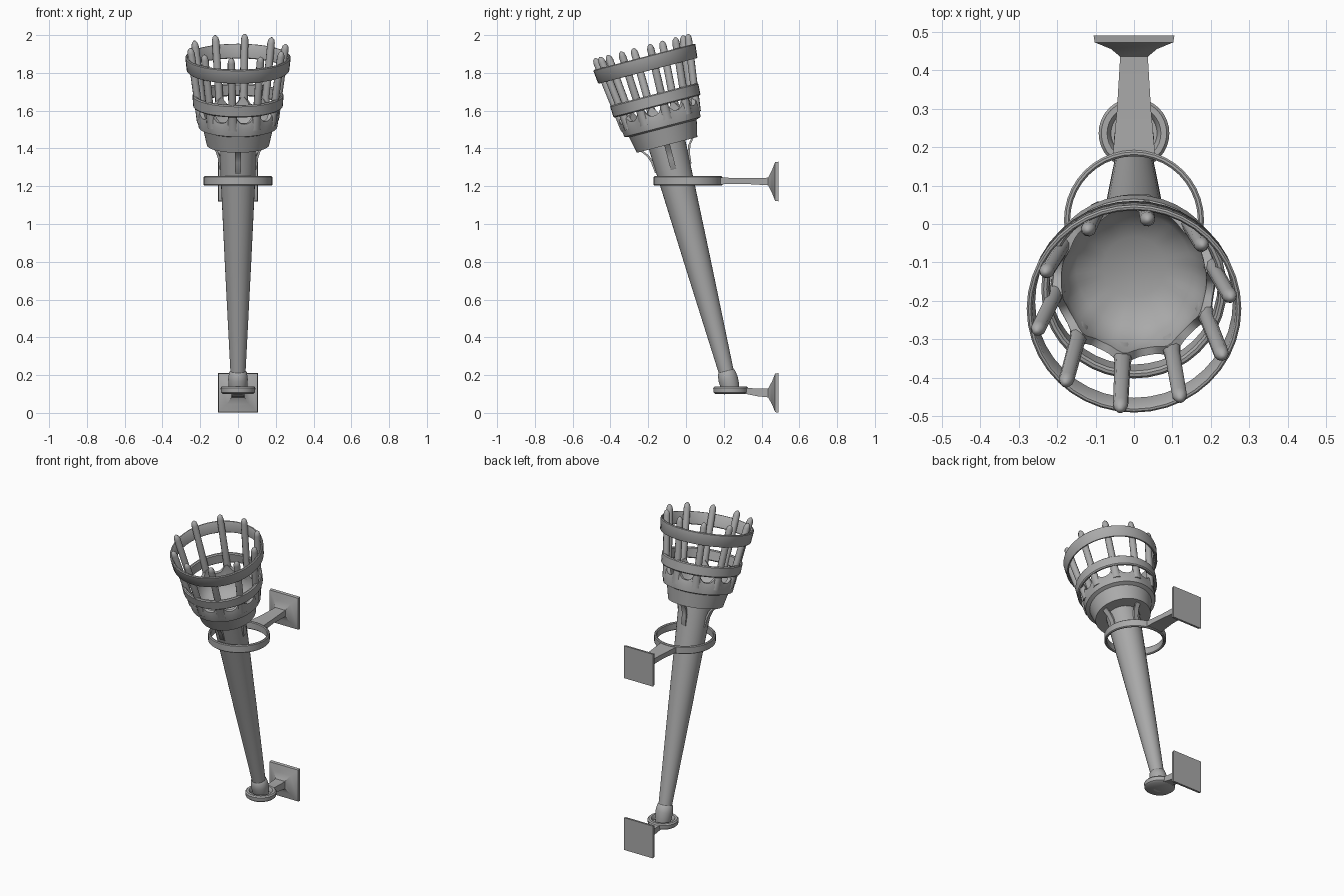
import bpy, bmesh
from math import sin, cos, pi, radians
from mathutils import Matrix, Vector

cube = bpy.data.objects.get("Cube")
if cube:
    bpy.data.objects.remove(cube)

iron = bpy.data.materials.new("grey iron")
iron.use_nodes = True
GREY = (0.4, 0.4, 0.4, 1)
iron.diffuse_color = GREY
iron.node_tree.nodes["Principled BSDF"].inputs["Base Color"].default_value = GREY

# Leaning torch axis: local z runs up the shaft
TILT = Matrix.Translation((0, 0.214, 0.214)) @ Matrix.Rotation(radians(14.6), 4, 'X')
BARS = 10
BAR_START = radians(10)


def finish(name, bm, matrix=Matrix(), angle=40):
    bmesh.ops.remove_doubles(bm, verts=bm.verts, dist=1e-5)
    bmesh.ops.recalc_face_normals(bm, faces=bm.faces)
    bm.transform(matrix)
    mesh = bpy.data.meshes.new(name)
    bm.to_mesh(mesh)
    bm.free()
    mesh.materials.append(iron)
    obj = bpy.data.objects.new(name, mesh)
    bpy.context.collection.objects.link(obj)
    bpy.ops.object.select_all(action='DESELECT')
    obj.select_set(True)
    bpy.context.view_layer.objects.active = obj
    bpy.ops.object.shade_smooth_by_angle(angle=radians(angle))
    return obj


def skin(bm, loops, closed=False, caps=False):
    """Bridge a list of vertex rings with quads."""
    pairs = list(zip(loops, loops[1:] + loops[:1])) if closed else list(zip(loops, loops[1:]))
    for a, b in pairs:
        n = len(a)
        for i in range(n):
            j = (i + 1) % n
            bm.faces.new((a[i], a[j], b[j], b[i]))
    if caps:
        bm.faces.new(loops[0])
        bm.faces.new(loops[-1])


def lathe(name, profile, matrix=TILT, closed=False, steps=32, warp=None, angle=40):
    """Revolve (radius, height) points; warp may adjust each point by angle."""
    bm = bmesh.new()
    loops = []
    for k, (r, z) in enumerate(profile):
        loop = []
        for i in range(steps):
            a = 2 * pi * i / steps
            rr, zz = warp(k, r, z, a) if warp else (r, z)
            loop.append(bm.verts.new((rr * cos(a), rr * sin(a), zz)))
        loops.append(loop)
    skin(bm, loops, closed)
    return finish(name, bm, matrix, angle)


def band(name, r0, r1, z0, z1, thick, matrix=TILT):
    """Hoop with softened edges, flaring from r0 to r1."""
    c = thick * 0.3
    lathe(name, [(r0 - thick, z0 + c), (r0 - thick + c, z0), (r0 - c, z0), (r0, z0 + c),
                 (r1, z1 - c), (r1 - c, z1), (r1 - thick + c, z1), (r1 - thick, z1 - c)],
          matrix, closed=True, steps=40)


# Shaft and foot knob
lathe("shaft", [(0, -0.02), (0.04, -0.02), (0.04, 0), (0.07, 0.6), (0.1, 1.25), (0, 1.25)])
lathe("foot_knob", [(0, -0.11), (0.042, -0.11), (0.05, -0.075), (0.052, -0.035),
                    (0.047, 0), (0.036, 0.012), (0, 0.012)])


# Fire bowl, its rim rising into each bar
RIM = {4: 0.3, 5: 1, 6: 1, 7: 0.3}


def scallop(k, r, z, a):
    wave = (0.5 + 0.5 * cos(BARS * (a - BAR_START))) ** 2
    lift = RIM.get(k, 0)
    return r + (0.007 * wave if k in (4, 5) else 0), z + 0.05 * lift * wave


lathe("fire_bowl", [(0, 1.245), (0.165, 1.245), (0.185, 1.335), (0.208, 1.343), (0.213, 1.385),
                    (0.209, 1.412), (0.189, 1.412), (0.184, 1.37), (0.15, 1.315),
                    (0.08, 1.29), (0, 1.28)], steps=80, warp=scallop, angle=50)

# Basket bars with rounded tips, leaning outwards
for n in range(BARS):
    a = BAR_START + 2 * pi * n / BARS
    out = Vector((cos(a), sin(a), 0))
    side = Vector((-sin(a), cos(a), 0))
    bm = bmesh.new()
    loops = []
    for t, w in ((0, 0.03), (0.12, 0.025), (0.25, 0.021), (0.93, 0.02), (0.975, 0.015), (1, 0.005)):
        centre = out * (0.2 + 0.056 * t) + Vector((0, 0, 1.375 + 0.41 * t))
        loops.append([bm.verts.new(centre + side * w * cos(q * pi / 5)
                                   + out * min(w, 0.02) * sin(q * pi / 5)) for q in range(10)])
    skin(bm, loops, caps=True)
    finish(f"basket_bar_{n + 1}", bm, TILT, 60)

# Basket hoops
band("lower_hoop", 0.238, 0.241, 1.455, 1.522, 0.02)
band("upper_hoop", 0.272, 0.279, 1.65, 1.727, 0.015)

# Curved straps joining the bowl to the shaft
for n in range(4):
    bm = bmesh.new()
    loops = []
    for r, z in ((0.085, 1.1), (0.1, 1.12), (0.106, 1.175), (0.12, 1.215), (0.148, 1.25)):
        loops.append([bm.verts.new((r + dr, dy, z)) for dr, dy in
                      ((0, -0.015), (0, 0.015), (-0.013, 0.015), (-0.013, -0.015))])
    skin(bm, loops, caps=True)
    finish(f"neck_strap_{n + 1}", bm, TILT @ Matrix.Rotation(n * pi / 2, 4, 'Z'))


def wall_mount(name, z, arm):
    """Square wall plate narrowing into an arm; sections are y, half x, half z, z shift."""
    plate = [(0.49, 0.105, 0.105, 0), (0.472, 0.102, 0.102, 0), (0.455, 0.06, 0.06, 0)]
    bm = bmesh.new()
    loops = []
    for y, hx, hz, dz in plate + arm:
        loops.append([bm.verts.new((sx * hx, y, z + dz + sz * hz))
                      for sx, sz in ((-1, -1), (1, -1), (1, 1), (-1, 1))])
    skin(bm, loops, caps=True)
    finish(name, bm)


# Upper holder: open ring and arm
wall_mount("upper_mount", 1.225, [(0.435, 0.036, 0.02, 0), (0.3, 0.044, 0.015, 0.003),
                                  (0.18, 0.055, 0.018, 0.003)])
band("upper_ring", 0.182, 0.182, -0.025, 0.025, 0.016, Matrix.Translation((0, 0.01, 1.228)))

# Lower holder: shallow cup and arm
wall_mount("lower_mount", 0.106, [(0.435, 0.034, 0.024, 0), (0.38, 0.032, 0.02, 0.002),
                                  (0.31, 0.035, 0.016, 0.012)])
lathe("foot_cup", [(0, 0.1), (0.08, 0.1), (0.09, 0.108), (0.092, 0.132), (0.085, 0.14),
                   (0.07, 0.14), (0.064, 0.132), (0.06, 0.115), (0, 0.115)],
      Matrix.Translation((0, 0.236, 0)))
